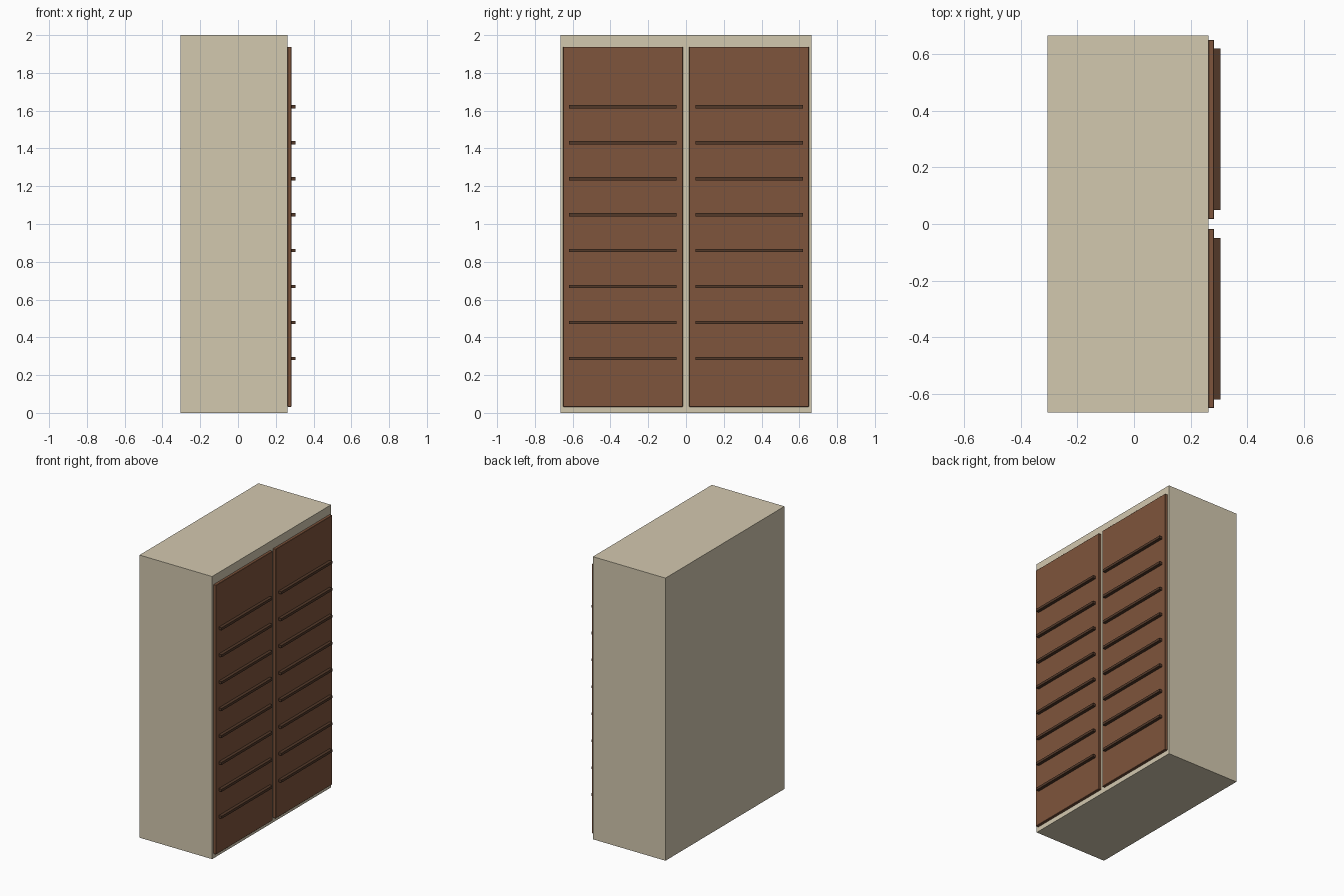
import bpy

if "Cube" in bpy.data.objects:
    bpy.data.objects.remove(bpy.data.objects["Cube"])


def material(name, rgb):
    m = bpy.data.materials.new(name)
    m.diffuse_color = (*rgb, 1.0)
    m.use_nodes = True
    m.node_tree.nodes["Principled BSDF"].inputs["Base Color"].default_value = m.diffuse_color
    return m


def box(name, x, y, z, mat, bevel=0.0):
    """Box from (min, max) ranges on each axis."""
    bpy.ops.mesh.primitive_cube_add(size=1, location=[(a + b) / 2 for a, b in (x, y, z)])
    ob = bpy.context.object
    ob.name = name
    ob.scale = [b - a for a, b in (x, y, z)]
    bpy.ops.object.transform_apply(location=False, rotation=False, scale=True)
    ob.data.materials.append(mat)
    if bevel:
        mod = ob.modifiers.new("edge", "BEVEL")
        mod.width = bevel
        mod.segments = 1
    return ob


cream = material("cream", (0.65, 0.58, 0.43))
brown = material("brown", (0.21, 0.09, 0.045))
dark = material("dark_brown", (0.085, 0.04, 0.022))

# Cabinet body
box("cabinet_body", (-0.305, 0.263), (-0.665, 0.665), (0, 2), cream)

# Two doors on the +x face, each with eight horizontal slats
for side, label in ((-1, "left"), (1, "right")):
    y = sorted((side * 0.017, side * 0.65))
    box(f"{label}_door", (0.262, 0.283), y, (0.032, 1.938), brown, 0.002)
    y = sorted((side * 0.049, side * 0.619))
    for i in range(8):
        z = 0.288 + i * 0.1905
        box(f"{label}_door_slat_{i + 1}", (0.280, 0.305), y, (z - 0.009, z + 0.009), dark)
